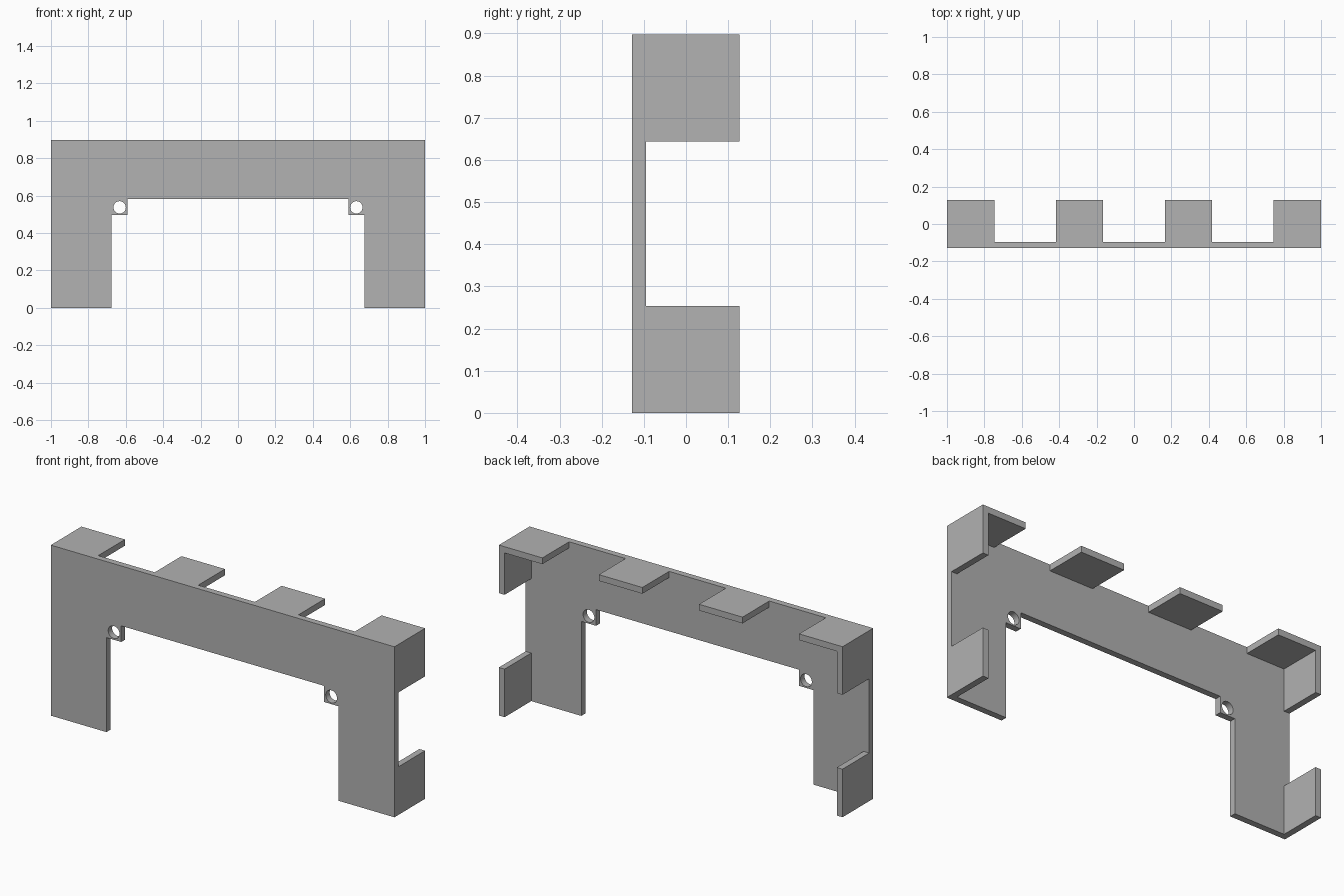
import bpy
import bmesh
from mathutils import Matrix

cube = bpy.data.objects.get("Cube")
if cube:
    bpy.data.objects.remove(cube, do_unlink=True)

HEIGHT = 0.897
FRONT, BACK = -0.128, 0.127
THICK = 0.033
TAB = 0.253

grey = bpy.data.materials.new("plain grey")
grey.use_nodes = True
colour = (0.445, 0.445, 0.445, 1)
grey.diffuse_color = colour
grey.node_tree.nodes["Principled BSDF"].inputs["Base Color"].default_value = colour


def make_object(name, bm):
    bmesh.ops.recalc_face_normals(bm, faces=bm.faces)
    mesh = bpy.data.meshes.new(name)
    bm.to_mesh(mesh)
    bm.free()
    mesh.materials.append(grey)
    obj = bpy.data.objects.new(name, mesh)
    bpy.context.collection.objects.link(obj)
    return obj


def box(name, low, high):
    bm = bmesh.new()
    bmesh.ops.create_cube(bm, size=1)
    for v in bm.verts:
        v.co = [high[i] if v.co[i] > 0 else low[i] for i in range(3)]
    return make_object(name, bm)


def combine(target, tool, operation):
    mod = target.modifiers.new("combine", 'BOOLEAN')
    mod.operation = operation
    mod.solver = 'EXACT'
    mod.object = tool
    bpy.context.view_layer.objects.active = target
    bpy.ops.object.modifier_apply(modifier=mod.name)
    bpy.data.objects.remove(tool, do_unlink=True)


# Front panel: half outline, mirrored and extruded backwards
half = [(1, HEIGHT), (1, 0), (0.676, 0), (0.676, 0.497), (0.59, 0.497), (0.59, 0.582)]
outline = half + [(-x, z) for x, z in reversed(half)]
bm = bmesh.new()
face = bm.faces.new([bm.verts.new((x, FRONT, z)) for x, z in outline])
extruded = bmesh.ops.extrude_face_region(bm, geom=[face])
moved = [g for g in extruded["geom"] if isinstance(g, bmesh.types.BMVert)]
bmesh.ops.translate(bm, verts=moved, vec=(0, THICK, 0))
panel = make_object("front_panel_with_tabs", bm)

# Tabs folded back along the top edge
for x in (-1, -0.418, 0.165, 1 - TAB):
    tab = box("top_tab", (x, FRONT, HEIGHT - THICK), (x + TAB, BACK, HEIGHT))
    combine(panel, tab, 'UNION')

# Tabs folded back along both sides, at the top and bottom
for x in (-1, 1 - THICK):
    for z in (0, HEIGHT - TAB):
        tab = box("side_tab", (x, FRONT, z), (x + THICK, BACK, z + TAB))
        combine(panel, tab, 'UNION')

# Screw holes in the corner ears
for side in (-1, 1):
    bm = bmesh.new()
    place = Matrix.Translation((side * 0.633, FRONT, 0.537)) @ Matrix.Rotation(1.5708, 4, 'X')
    bmesh.ops.create_cone(bm, cap_ends=True, segments=32, radius1=0.033,
                          radius2=0.033, depth=0.2, matrix=place)
    combine(panel, make_object("hole_cutter", bm), 'DIFFERENCE')

# Merge flat areas and smooth only the hole walls
bm = bmesh.new()
bm.from_mesh(panel.data)
bmesh.ops.remove_doubles(bm, verts=bm.verts, dist=0.0001)
bmesh.ops.dissolve_limit(bm, angle_limit=0.01, verts=bm.verts, edges=bm.edges)
bm.to_mesh(panel.data)
bm.free()
bpy.ops.object.select_all(action='DESELECT')
panel.select_set(True)
bpy.context.view_layer.objects.active = panel
bpy.ops.object.shade_smooth_by_angle(angle=0.5)
